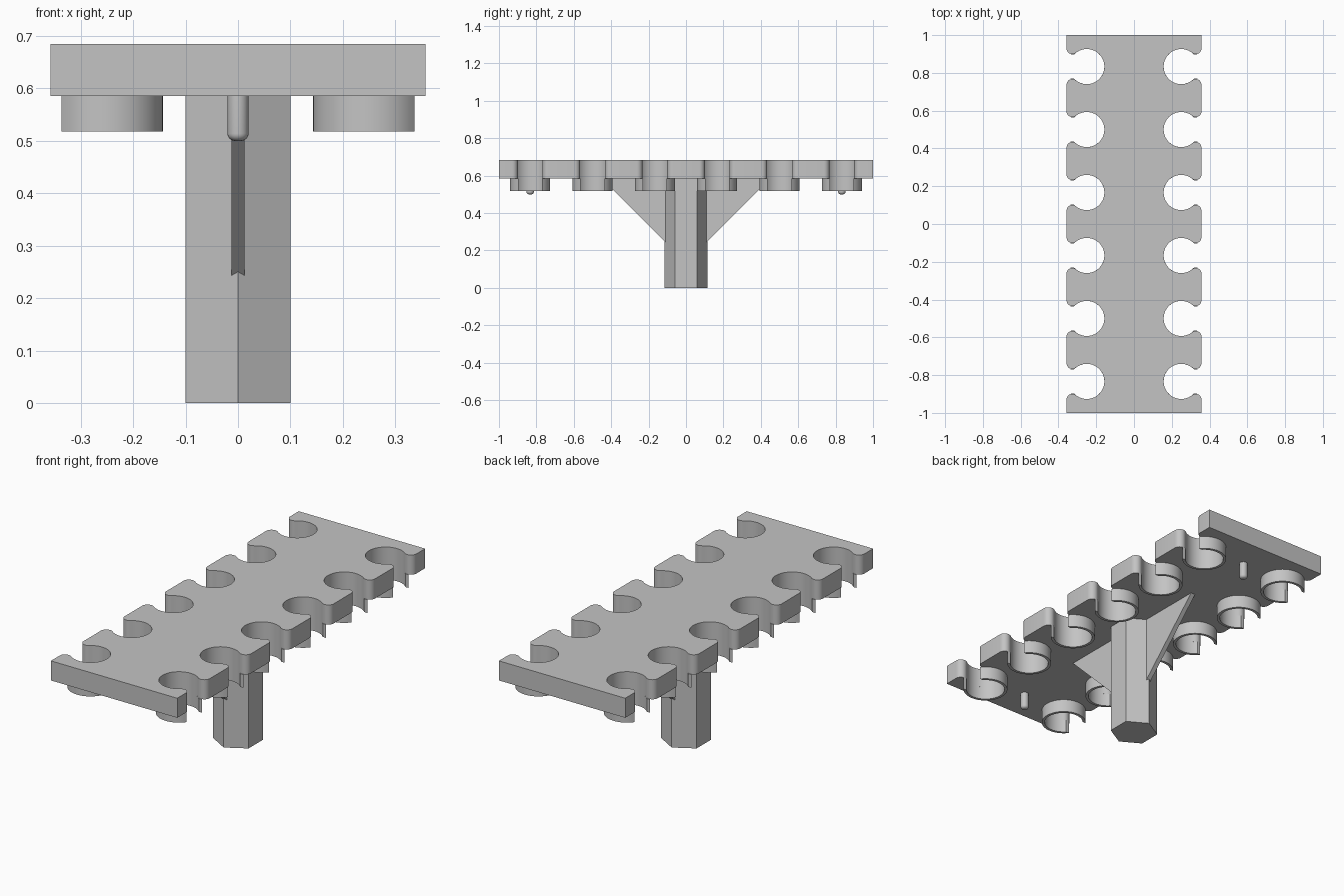
import bpy, bmesh
from math import sin, cos, pi, asin, atan2, sqrt, radians
from mathutils import Vector

cube = bpy.data.objects.get("Cube")
if cube:
    bpy.data.objects.remove(cube)

# Single plain material
grey = bpy.data.materials.new("light grey")
grey.use_nodes = True
grey.diffuse_color = (0.55, 0.55, 0.55, 1)
grey.node_tree.nodes["Principled BSDF"].inputs["Base Color"].default_value = grey.diffuse_color

HALF_W, PLATE_BOTTOM, PLATE_TOP = 0.357, 0.585, 0.685
HOLE_X, HOLE_R, LIP_R = 0.25, 0.093, 0.03
RING_R, RING_BOTTOM, GAP = 0.107, 0.518, 0.063
SLOTS = [(i - 2.5) / 3 for i in range(6)]


def arc(cx, cy, r, a, b, n):
    return [(cx + r * cos(a + (b - a) * i / n), cy + r * sin(a + (b - a) * i / n))
            for i in range(n + 1)]


def prism(name, points, direction):
    """Extrude a closed outline of 3D points along a direction."""
    bm = bmesh.new()
    face = bm.faces.new([bm.verts.new(p) for p in points])
    new = bmesh.ops.extrude_face_region(bm, geom=[face], use_keep_orig=True)["geom"]
    verts = [v for v in new if isinstance(v, bmesh.types.BMVert)]
    bmesh.ops.translate(bm, verts=verts, vec=Vector(direction))
    bmesh.ops.recalc_face_normals(bm, faces=bm.faces)
    return finish(name, bm)


def finish(name, bm):
    mesh = bpy.data.meshes.new(name)
    bm.to_mesh(mesh)
    bm.free()
    mesh.materials.append(grey)
    obj = bpy.data.objects.new(name, mesh)
    bpy.context.collection.objects.link(obj)
    bpy.ops.object.select_all(action='DESELECT')
    obj.select_set(True)
    bpy.context.view_layer.objects.active = obj
    bpy.ops.object.shade_smooth_by_angle(angle=radians(30))
    return obj


def upright(name, outline, z0, z1):
    return prism(name, [(x, y, z0) for x, y in outline], (0, 0, z1 - z0))


# Rack plate with rounded keyhole slots along both long edges
lip_x = HALF_W - LIP_R
dx = lip_x - HOLE_X
dy = sqrt((HOLE_R + LIP_R) ** 2 - dx ** 2)
turn = atan2(dy, dx)
side = [(HALF_W, -1)]
for y in SLOTS:
    side += arc(lip_x, y - dy, LIP_R, 0, pi - turn, 10)
    side += arc(HOLE_X, y, HOLE_R, -turn, turn - 2 * pi, 40)[1:-1]
    side += arc(lip_x, y + dy, LIP_R, turn - pi, 0, 10)
side.append((HALF_W, 1))
upright("rack_plate", side + [(-x, y) for x, y in reversed(side)], PLATE_BOTTOM, PLATE_TOP)

# Open collars under every slot
outer, inner = asin(GAP / RING_R), asin(GAP / HOLE_R)
for s, label in ((1, "left"), (-1, "right")):
    for i, y in enumerate(SLOTS):
        ring = arc(HOLE_X, y, RING_R, outer, 2 * pi - outer, 40)
        ring += arc(HOLE_X, y, HOLE_R, 2 * pi - inner, inner, 40)
        upright(f"{label}_collar_{i + 1}", [(s * x, v) for x, v in ring],
                RING_BOTTOM, PLATE_BOTTOM)

# Hexagonal post with an edge facing front and back
upright("post", arc(0, 0, 0.1155, pi / 2, 5 * pi / 2, 6)[:-1], 0, PLATE_BOTTOM)

# Triangular braces and rounded pegs at front and back
for s, label in ((-1, "front"), (1, "back")):
    tri = [(0.06, 0.195), (0.45, PLATE_BOTTOM), (0.06, PLATE_BOTTOM)]
    prism(f"{label}_brace", [(-0.0125, s * y, z) for y, z in tri], (0.025, 0, 0))

    bm = bmesh.new()
    profile = [(0, 0.5)] + [(0.006 + a, 0.514 + b) for a, b in arc(0, 0, 0.014, -pi / 2, 0, 6)]
    profile += [(0.02, PLATE_BOTTOM)]
    verts = [bm.verts.new((r, s * SLOTS[-1], z)) for r, z in profile]
    edges = [bm.edges.new(pair) for pair in zip(verts, verts[1:])]
    bmesh.ops.spin(bm, geom=verts + edges, cent=(0, s * SLOTS[-1], 0), axis=(0, 0, 1),
                   angle=2 * pi, steps=24)
    bmesh.ops.remove_doubles(bm, verts=bm.verts, dist=0.0001)
    bmesh.ops.recalc_face_normals(bm, faces=bm.faces)
    finish(f"{label}_peg", bm)
